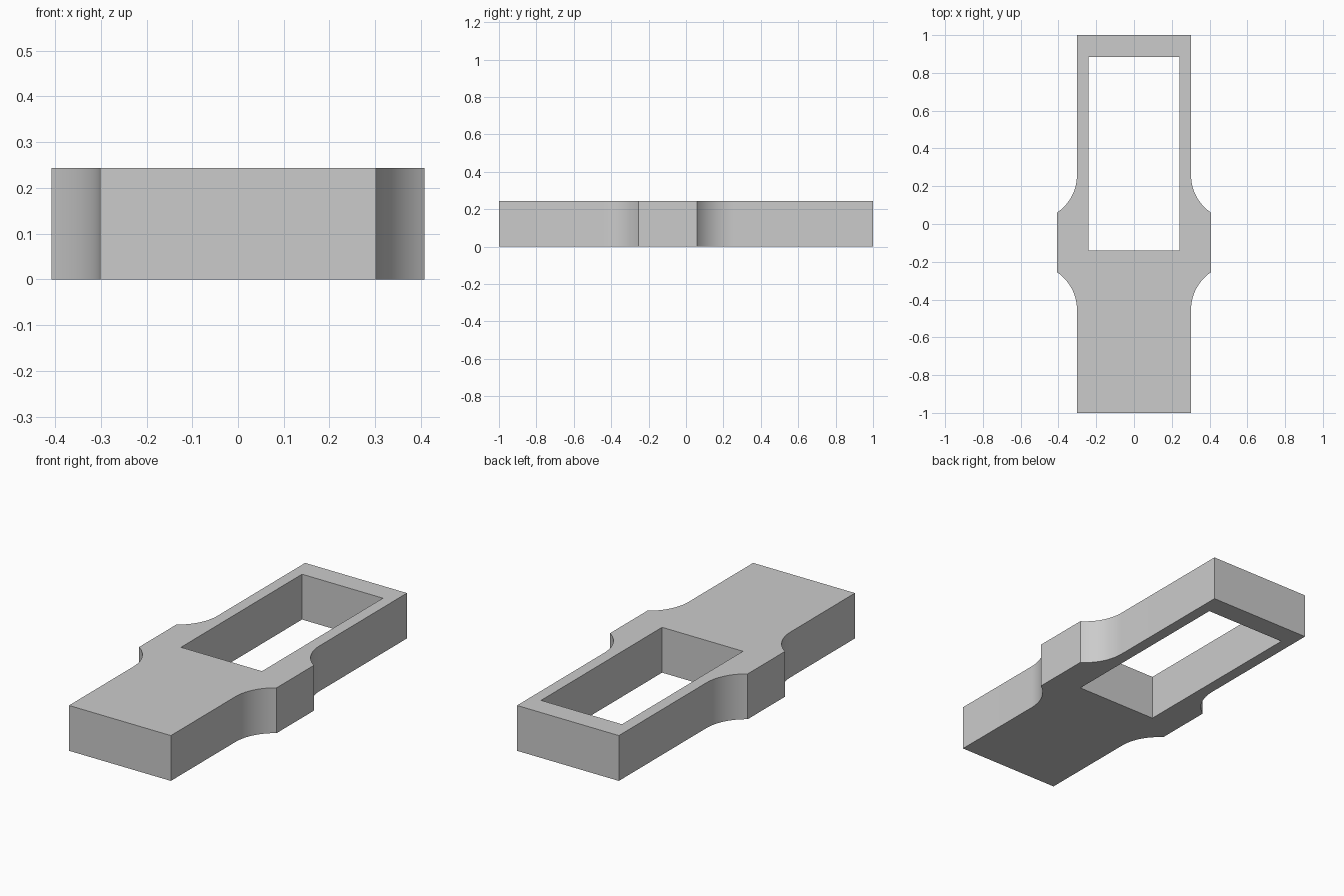
import bpy, bmesh, math

cube = bpy.data.objects.get("Cube")
if cube:
    bpy.data.objects.remove(cube, do_unlink=True)

HEIGHT = 0.243
BODY, SHOULDER = 0.302, 0.408          # half widths
SHOULDER_FRONT, SHOULDER_BACK = -0.255, 0.06
RADIUS, STEPS = 0.24, 16               # concave shoulder fillets

# Plain grey material
grey = bpy.data.materials.new("plain_grey")
grey.use_nodes = True
colour = (0.6, 0.6, 0.6, 1)
grey.diffuse_color = colour
grey.node_tree.nodes["Principled BSDF"].inputs["Base Color"].default_value = colour


def fillet(y_edge, direction):
    """Arc from the shoulder corner to where it meets the body side."""
    sweep = math.acos(1 - (SHOULDER - BODY) / RADIUS)
    y_centre = y_edge + direction * RADIUS * math.sin(sweep)
    points = []
    for i in range(STEPS + 1):
        a = sweep * (1 - i / STEPS)
        points.append((BODY + RADIUS * (1 - math.cos(a)),
                       y_centre - direction * RADIUS * math.sin(a)))
    return points


def add_loop(bm, points):
    verts = [bm.verts.new((x, y, 0)) for x, y in points]
    return [bm.edges.new((v, verts[i - 1])) for i, v in enumerate(verts)]


# Outer outline: one side, then its mirror image
side = [(BODY, -1)] + fillet(SHOULDER_FRONT, -1)[::-1] + fillet(SHOULDER_BACK, 1) + [(BODY, 1)]
outline = side + [(-x, y) for x, y in reversed(side)]

# Rectangular through opening
opening = [(-0.24, -0.14), (0.24, -0.14), (0.24, 0.885), (-0.24, 0.885)]

# Fill between both loops and extrude upward
bm = bmesh.new()
edges = add_loop(bm, outline) + add_loop(bm, opening)
bmesh.ops.triangle_fill(bm, edges=edges, use_beauty=True, normal=(0, 0, 1))
result = bmesh.ops.extrude_face_region(bm, geom=bm.faces[:], use_keep_orig=True)
top = [g for g in result["geom"] if isinstance(g, bmesh.types.BMVert)]
bmesh.ops.translate(bm, verts=top, vec=(0, 0, HEIGHT))
bmesh.ops.recalc_face_normals(bm, faces=bm.faces[:])
mesh = bpy.data.meshes.new("slotted_body")
bm.to_mesh(mesh)
bm.free()
mesh.materials.append(grey)

body = bpy.data.objects.new("slotted_body", mesh)
bpy.context.collection.objects.link(body)
bpy.context.view_layer.objects.active = body
body.select_set(True)
bpy.ops.object.shade_smooth_by_angle(angle=math.radians(30))
